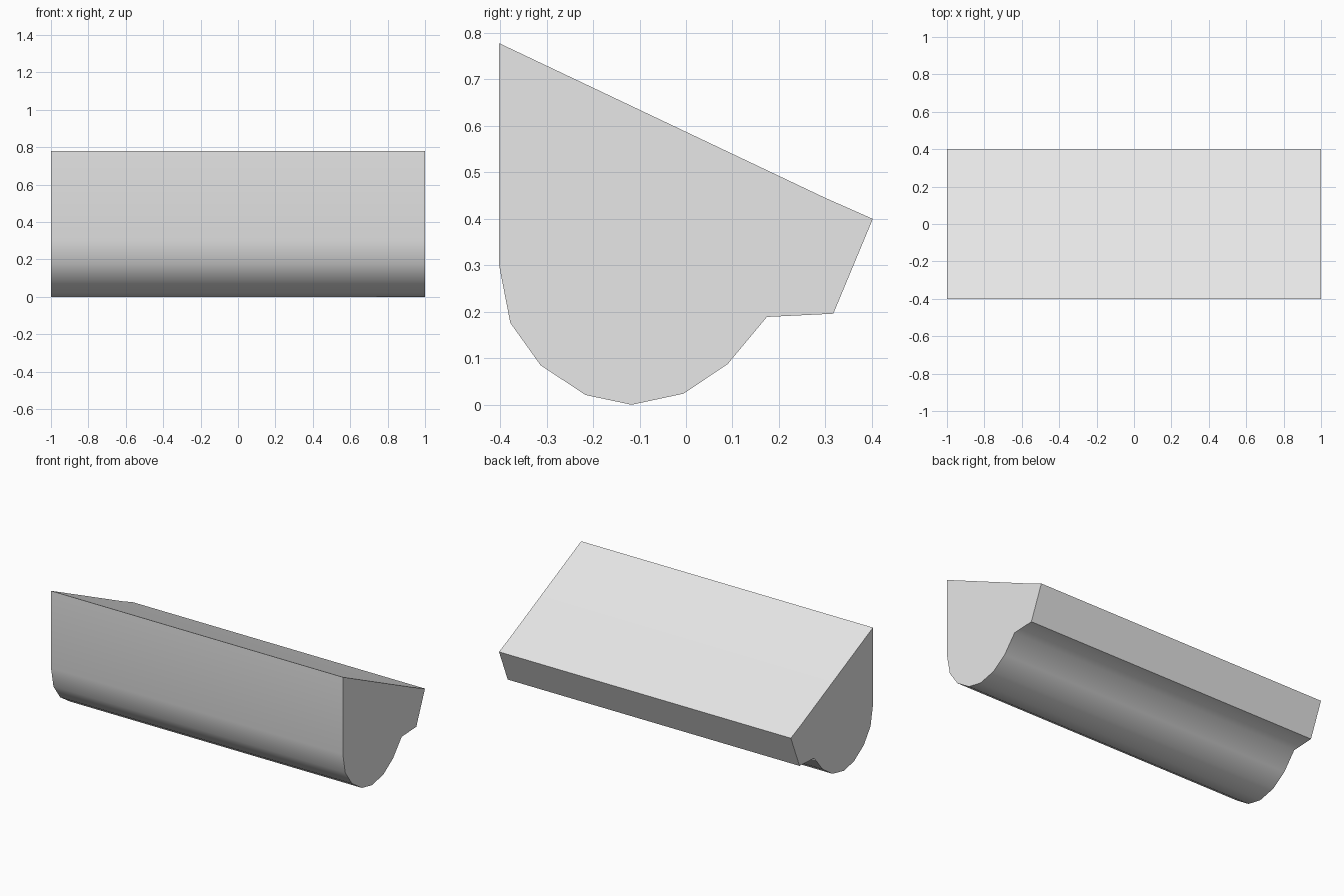
import bpy
import bmesh
import math

cube = bpy.data.objects.get("Cube")
if cube:
    bpy.data.objects.remove(cube, do_unlink=True)

# One plain grey for the whole moulding
grey = bpy.data.materials.new("light_grey")
grey.use_nodes = True
colour = (0.8, 0.8, 0.8, 1)
grey.diffuse_color = colour
grey.node_tree.nodes["Principled BSDF"].inputs["Base Color"].default_value = colour

# Cross-section (y, z): sloping top, back lip, ledge, rounded belly, flat front
PROFILE = [(-0.402, 0.778), (-0.402, 0.299), (-0.378, 0.176), (-0.313, 0.085),
           (-0.216, 0.021), (-0.117, 0.0), (-0.005, 0.024), (0.09, 0.088),
           (0.174, 0.189), (0.317, 0.196), (0.402, 0.4), (0.3, 0.445)]
HALF_LENGTH = 1.0

# Extrude the cross-section along x
bm = bmesh.new()
end = bm.faces.new([bm.verts.new((-HALF_LENGTH, y, z)) for y, z in PROFILE])
result = bmesh.ops.extrude_face_region(bm, geom=[end], use_keep_orig=True)
moved = [g for g in result["geom"] if isinstance(g, bmesh.types.BMVert)]
bmesh.ops.translate(bm, verts=moved, vec=(2 * HALF_LENGTH, 0, 0))
bmesh.ops.recalc_face_normals(bm, faces=bm.faces)

mesh = bpy.data.meshes.new("moulding")
bm.to_mesh(mesh)
bm.free()
mesh.materials.append(grey)
moulding = bpy.data.objects.new("moulding", mesh)
bpy.context.collection.objects.link(moulding)

# Smooth belly with crisp corners at the ends, top and lip
bpy.ops.object.select_all(action="DESELECT")
moulding.select_set(True)
bpy.context.view_layer.objects.active = moulding
bpy.ops.object.shade_smooth_by_angle(angle=math.radians(55))
